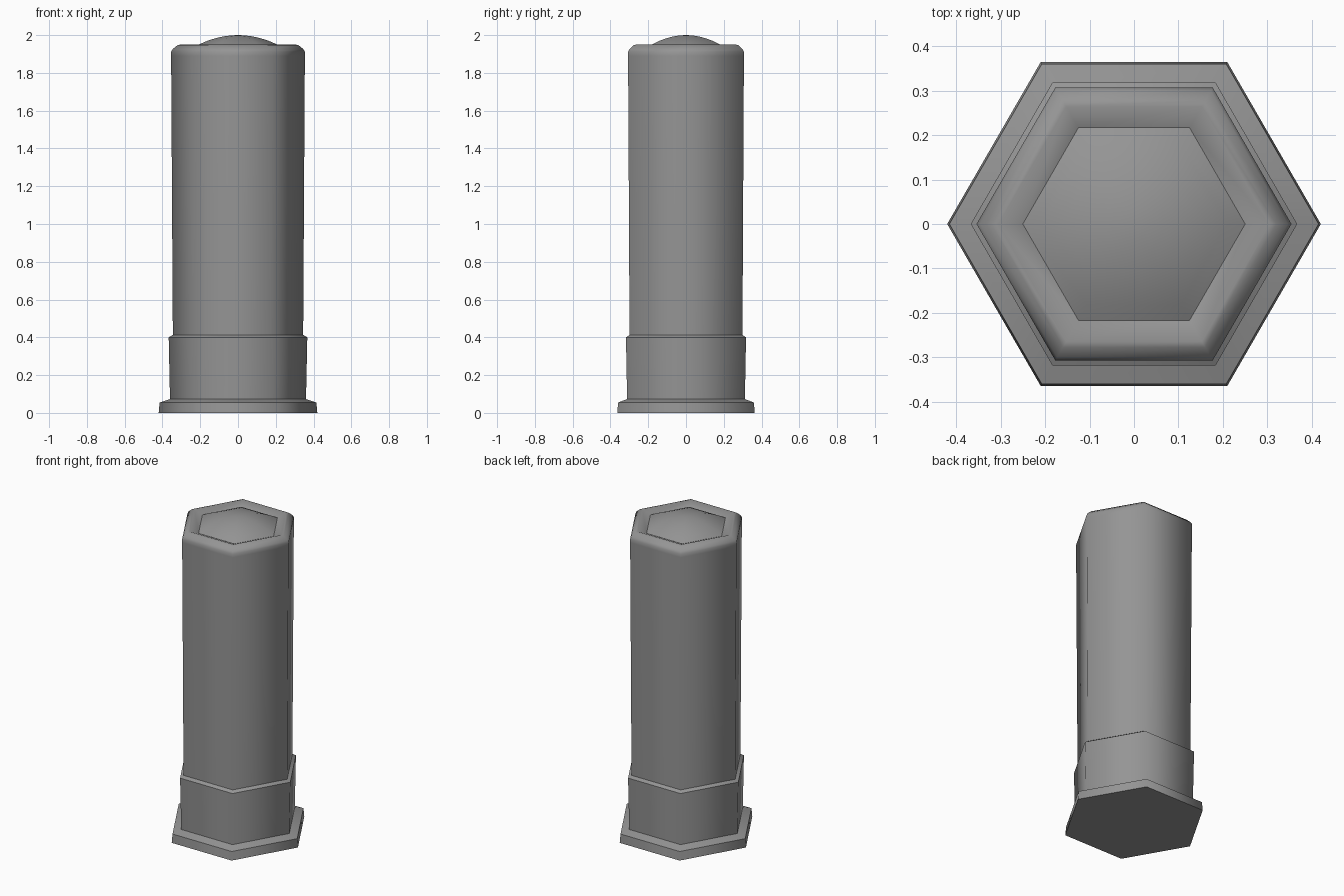
import bpy, bmesh, math

cube = bpy.data.objects.get("Cube")
if cube:
    bpy.data.objects.remove(cube, do_unlink=True)

SIDES = 6

grey = bpy.data.materials.new("plain_grey")
grey.use_nodes = True
colour = (0.3, 0.3, 0.3, 1.0)
grey.diffuse_color = colour
grey.node_tree.nodes["Principled BSDF"].inputs["Base Color"].default_value = colour


def hex_part(name, profile, sharp=(), close_bottom=False):
    """Sweep (corner radius, height) points round six sides; radius 0 makes a tip."""
    bm = bmesh.new()
    rings = []
    for r, z in profile:
        count = 1 if r == 0 else SIDES
        rings.append([bm.verts.new((r * math.cos(math.tau * i / SIDES),
                                    r * math.sin(math.tau * i / SIDES), z))
                      for i in range(count)])
    for low, high in zip(rings, rings[1:]):
        for i in range(SIDES):
            j = (i + 1) % SIDES
            if len(high) == 1:
                bm.faces.new((low[i], low[j], high[0]))
            else:
                bm.faces.new((low[i], low[j], high[j], high[i]))
    if close_bottom:
        bm.faces.new(rings[0][::-1])
    for f in bm.faces:
        f.smooth = True
    # Hard rings between bands
    for k in sharp:
        for i in range(SIDES):
            edge = bm.edges.get((rings[k][i], rings[k][(i + 1) % SIDES]))
            edge.smooth = False
    mesh = bpy.data.meshes.new(name)
    bm.to_mesh(mesh)
    bm.free()
    mesh.materials.append(grey)
    obj = bpy.data.objects.new(name, mesh)
    bpy.context.collection.objects.link(obj)
    return obj


# Wide foot with a sloped upper edge
hex_part("base_flange", [(0.42, 0), (0.415, 0.055), (0.36, 0.073)],
         sharp=(0, 1), close_bottom=True)

# Short collar, flaring slightly upward to a small ledge
hex_part("lower_collar", [(0.36, 0.073), (0.367, 0.40), (0.345, 0.413)], sharp=(1,))

# Tall shaft with a soft rim that dips toward the cap
hex_part("shaft", [(0.345, 0.413), (0.354, 1.89), (0.354, 1.912), (0.346, 1.926),
                   (0.32, 1.947), (0.305, 1.95), (0.25, 1.928)])

# Low domed cap
dome = [(r, 2.0 - 1.15 * r * r) for r in (0.25, 0.21, 0.165, 0.12, 0.075, 0.035, 0)]
hex_part("domed_cap", dome)
